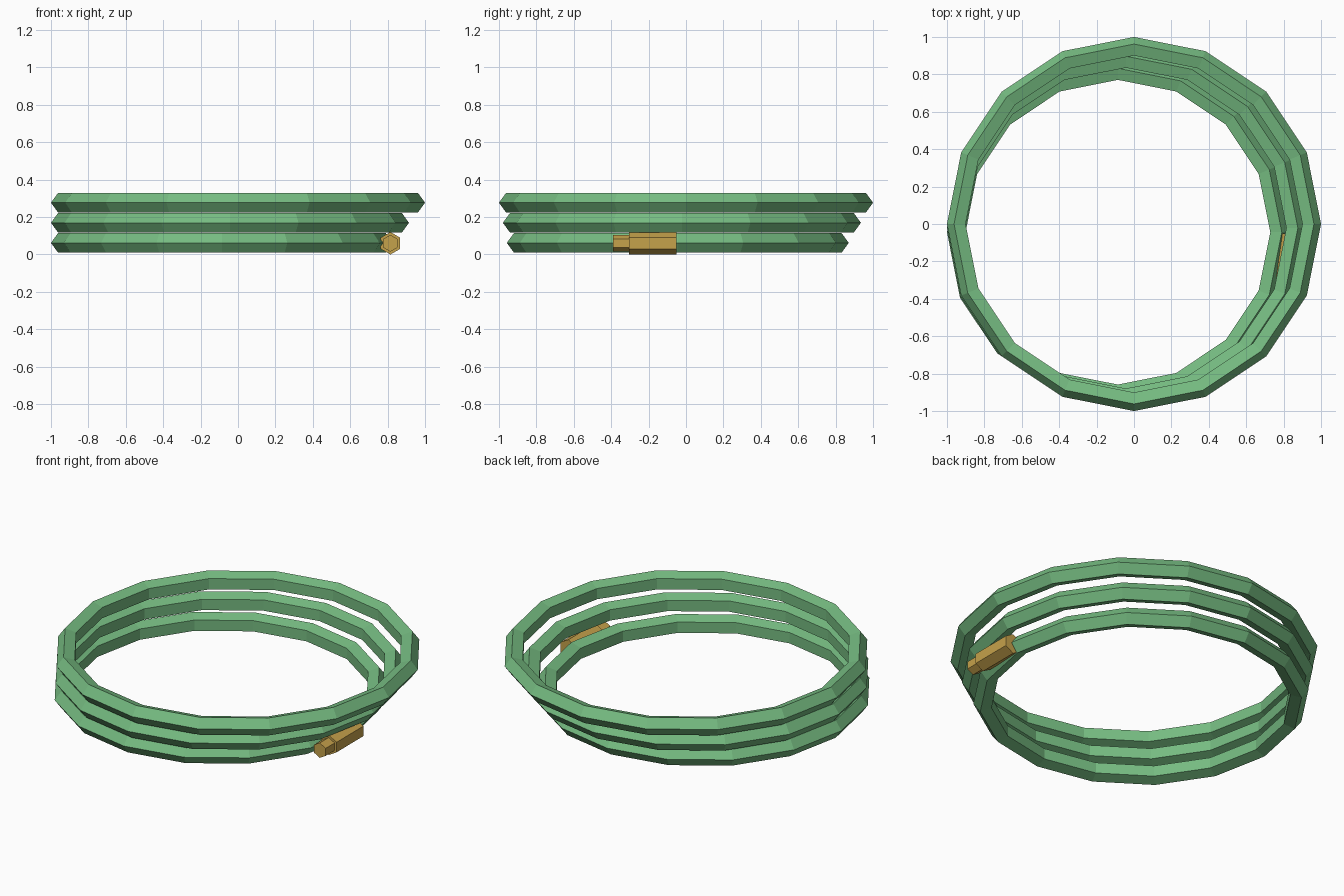
import bpy
import math

cube = bpy.data.objects.get("Cube")
if cube:
    bpy.data.objects.remove(cube, do_unlink=True)


def make_material(name, rgb):
    mat = bpy.data.materials.new(name)
    mat.use_nodes = True
    mat.diffuse_color = (*rgb, 1)
    bsdf = next(n for n in mat.node_tree.nodes if n.type == "BSDF_PRINCIPLED")
    bsdf.inputs["Base Color"].default_value = (*rgb, 1)
    return mat


green = make_material("hose green", (0.18, 0.50, 0.22))
brass = make_material("brass", (0.56, 0.36, 0.07))


def finish(name, mat):
    obj = bpy.context.object
    obj.name = name
    obj.data.materials.append(mat)
    bpy.ops.object.shade_flat()


def hex_bar(name, radius, front, back):
    """Hexagonal bar along y with a corner pointing up."""
    bpy.ops.mesh.primitive_cylinder_add(
        vertices=6, radius=radius, depth=back - front,
        location=(0.815, (front + back) / 2, 0.06),
        rotation=(math.pi / 2, 0, 0))
    finish(name, brass)


# Hose coils: each lower loop is smaller and shifted to the same side
for i, name in enumerate(("top_coil", "middle_coil", "bottom_coil")):
    bpy.ops.mesh.primitive_torus_add(
        major_segments=16, minor_segments=5,
        major_radius=0.945 - 0.043 * i, minor_radius=0.055,
        location=(-0.043 * i, -0.022 * i, 0.277 - 0.1075 * i))
    finish(name, green)

# Brass nozzle at the end of the bottom coil
hex_bar("nozzle_body", 0.06, -0.305, -0.05)
hex_bar("nozzle_tip", 0.045, -0.39, -0.30)
